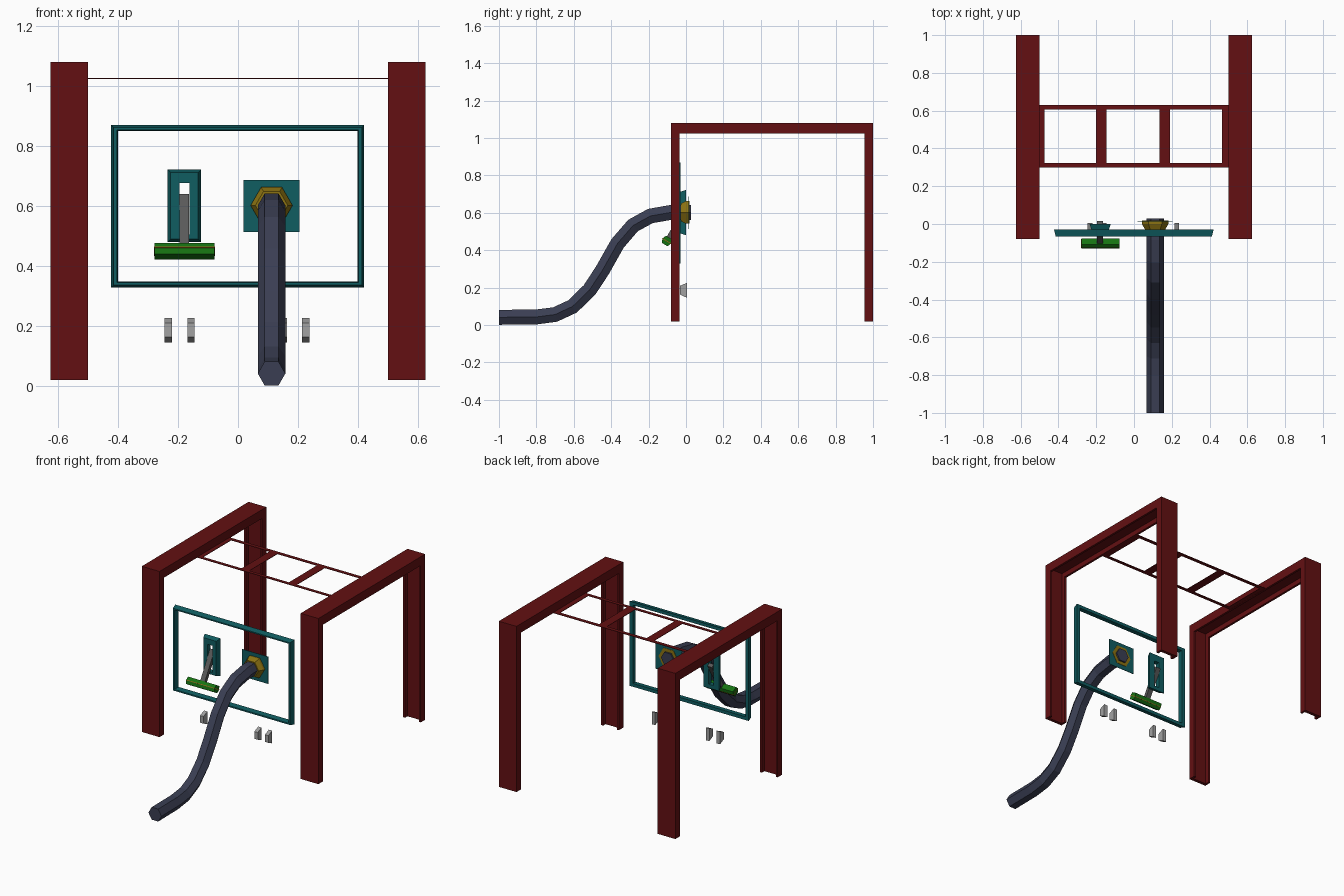
import bpy, bmesh, math
from mathutils import Vector

if "Cube" in bpy.data.objects:
    bpy.data.objects.remove(bpy.data.objects["Cube"])


def material(name, rgb):
    m = bpy.data.materials.new(name)
    m.diffuse_color = (*rgb, 1)
    m.use_nodes = True
    m.node_tree.nodes["Principled BSDF"].inputs["Base Color"].default_value = m.diffuse_color
    return m


RED = material("dark_red", (0.125, 0.005, 0.006))
TEAL = material("teal", (0.005, 0.11, 0.12))
GOLD = material("gold", (0.26, 0.17, 0.006))
GREEN = material("green", (0.008, 0.17, 0.006))
ORANGE = material("orange", (0.32, 0.13, 0.01))
SLATE = material("slate", (0.042, 0.048, 0.085))
STEEL = material("steel_grey", (0.10, 0.10, 0.10))
LIGHT = material("light_grey", (0.36, 0.36, 0.36))


def finish(name, bm, mat):
    bmesh.ops.recalc_face_normals(bm, faces=bm.faces)
    me = bpy.data.meshes.new(name)
    bm.to_mesh(me)
    bm.free()
    me.materials.append(mat)
    ob = bpy.data.objects.new(name, me)
    bpy.context.collection.objects.link(ob)
    return ob


def loft(bm, rings, caps=True, closed=False):
    """Skin a list of equal point rings."""
    rows = [[bm.verts.new(p) for p in r] for r in rings]
    n = len(rows[0])
    pairs = list(zip(rows, rows[1:])) + ([(rows[-1], rows[0])] if closed else [])
    for a, b in pairs:
        for i in range(n):
            j = (i + 1) % n
            bm.faces.new((a[i], a[j], b[j], b[i]))
    if caps and not closed:
        bm.faces.new(rows[0])
        bm.faces.new(rows[-1])


def prism(bm, yz, x0, x1):
    """Extrude a side profile across x."""
    loft(bm, [[(x, y, z) for y, z in yz] for x in (x0, x1)])


def rect(x0, x1, z0, z1, y, inset=0):
    i = inset
    return [(x0 + i, y, z0 + i), (x1 - i, y, z0 + i),
            (x1 - i, y, z1 - i), (x0 + i, y, z1 - i)]


def hexagon(r, y, cx=0.112, cz=0.602):
    return [(cx + r * math.cos(k * math.pi / 3), y, cz + r * math.sin(k * math.pi / 3))
            for k in range(6)]


# Gantry frames: U-shaped channels, open towards the inside
def u_profile(leg, top):
    y0, y1, z0, z1 = -0.08, 1.0, 0.02, 1.08
    return [(y0, z0), (y0, z1), (y1, z1), (y1, z0), (y1 - leg, z0),
            (y1 - leg, z1 - top), (y0 + leg, z1 - top), (y0 + leg, z0)]


for side, xa in (("left", -0.625), ("right", 0.5)):
    bm = bmesh.new()
    xb = xa + 0.125
    prism(bm, u_profile(0.045, 0.057), xa, xa + 0.014)
    prism(bm, u_profile(0.045, 0.057), xb - 0.014, xb)
    prism(bm, u_profile(0.02, 0.025), xa + 0.014, xb - 0.014)
    finish(side + "_gantry", bm, RED)

# Flat ladder brace between the gantries
bm = bmesh.new()
for x0, x1, y0, y1 in ((-0.5, 0.5, 0.30, 0.322), (-0.5, 0.5, 0.606, 0.63),
                       (-0.5, -0.473, 0.322, 0.606), (-0.2, -0.145, 0.322, 0.606),
                       (0.135, 0.19, 0.322, 0.606), (0.467, 0.5, 0.322, 0.606)):
    prism(bm, [(y0, 1.024), (y1, 1.024), (y1, 1.027), (y0, 1.027)], x0, x1)
finish("ladder_brace", bm, RED)


# Bevelled rectangular surrounds
def surround(name, outer, inner, y_front, y_back, bevel, inner_bevel):
    bm = bmesh.new()
    loft(bm, [rect(*outer, y_back), rect(*outer, y_front, bevel),
              rect(*inner, y_front, -inner_bevel * -1 if inner_bevel < 0 else -inner_bevel),
              rect(*inner, y_back)], closed=True)
    finish(name, bm, TEAL)


surround("panel_frame", (-0.423, 0.421, 0.328, 0.870), (-0.400, 0.398, 0.349, 0.850),
         -0.065, -0.03, 0.008, 0.004)
surround("lever_housing", (-0.235, -0.123, 0.480, 0.722), (-0.196, -0.161, 0.505, 0.677),
         -0.03, 0.0, 0.01, 0.0)

# Lever rod and pedal, both aligned with the tilted lever axis
c = Vector((-0.103, 0.449))
d = Vector((-0.51, -0.86)).normalized()
e = Vector((d.y, -d.x))


def tilted(points):
    return [tuple(c + d * s + e * w) for s, w in points]


bm = bmesh.new()
prism(bm, tilted([(-0.215, -0.012), (-0.215, 0.012), (0, 0.012), (0, -0.012)]), -0.195, -0.163)
finish("lever_rod", bm, STEEL)

bm = bmesh.new()
prism(bm, tilted([(-0.022, -0.018), (0, -0.026), (0.022, -0.018),
                  (0.022, 0.018), (0, 0.026), (-0.022, 0.018)]), -0.279, -0.078)
finish("lever_pedal", bm, GREEN)

bm = bmesh.new()
prism(bm, tilted([(-0.002, -0.027), (0.002, -0.027), (0.002, 0.027), (-0.002, 0.027)]),
      -0.280, -0.077)
finish("pedal_stripe", bm, ORANGE)

# Hose socket: thin plate and tapered hex nut
bm = bmesh.new()
loft(bm, [rect(0.018, 0.205, 0.513, 0.687, y) for y in (0.013, 0.016)])
finish("socket_plate", bm, TEAL)

bm = bmesh.new()
loft(bm, [hexagon(0.070, 0.018), hexagon(0.070, 0.0), hexagon(0.054, -0.028)])
finish("hex_nut", bm, GOLD)

# Six-sided hose swept along an S-shaped path
path = [Vector(p) for p in ((-1, 0.041), (-0.80, 0.043), (-0.70, 0.056), (-0.607, 0.099),
                            (-0.516, 0.187), (-0.446, 0.294), (-0.366, 0.436),
                            (-0.283, 0.532), (-0.19, 0.583), (-0.08, 0.602), (0.028, 0.602))]
rings = []
for i, p in enumerate(path):
    t = (path[min(i + 1, len(path) - 1)] - path[max(i - 1, 0)]).normalized()
    if i in (0, len(path) - 1):
        t = Vector((1, 0))
    up = Vector((-t.y, t.x))
    ring = []
    for k in range(6):
        a = k * math.pi / 3
        q = p + up * (0.046 * math.sin(a))
        ring.append((0.112 + 0.046 * math.cos(a), q.x, q.y))
    rings.append(ring)
bm = bmesh.new()
loft(bm, rings)
finish("hose", bm, SLATE)

# Small wedge brackets below the panel
for n, x in enumerate((-0.233, -0.157, 0.151, 0.226), 1):
    bm = bmesh.new()
    prism(bm, [(-0.033, 0.163), (0.006, 0.145), (0.006, 0.226), (-0.033, 0.209)],
          x - 0.012, x + 0.012)
    finish("bracket_%d" % n, bm, LIGHT)
